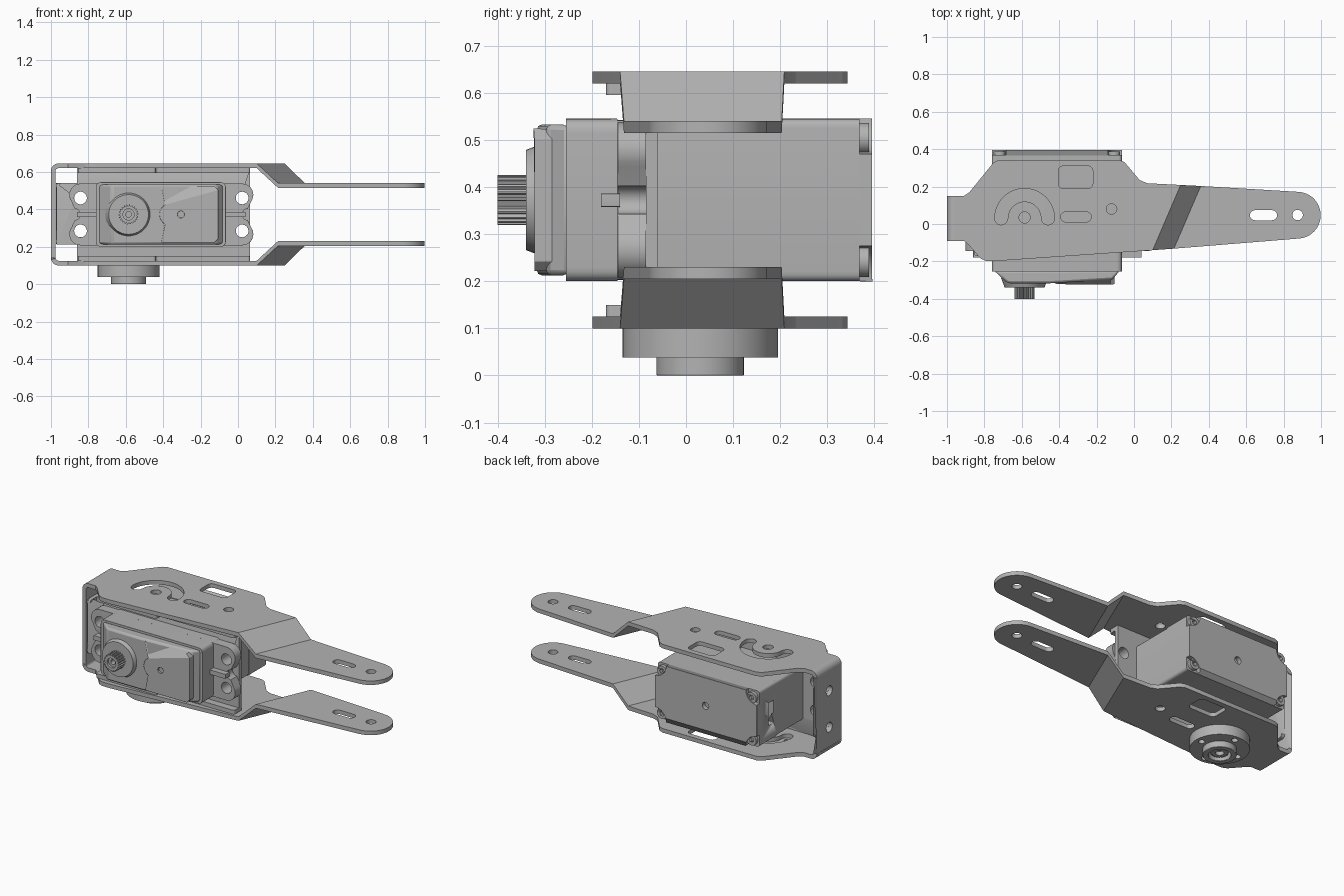
import bpy, bmesh
from math import cos, sin, radians, pi
from mathutils import Vector

cube = bpy.data.objects.get("Cube")
if cube:
    bpy.data.objects.remove(cube, do_unlink=True)

grey = bpy.data.materials.new("plain grey")
grey.use_nodes = True
grey.diffuse_color = (0.45, 0.45, 0.45, 1)
grey.node_tree.nodes["Principled BSDF"].inputs["Base Color"].default_value = (0.45, 0.45, 0.45, 1)

MID = 0.3725          # height of the mirror plane
parts = []


# ---- 2D loop helpers ----
def arc(cx, cy, r, a0=0, a1=360, n=24):
    return [(cx + r * cos(radians(a0 + (a1 - a0) * i / n)),
             cy + r * sin(radians(a0 + (a1 - a0) * i / n))) for i in range(n + 1)]


def circle(cx, cy, r, n=24):
    return arc(cx, cy, r, n=n)[:-1]


def slot(x0, x1, y, r):
    return arc(x1, y, r, -90, 90, 10) + arc(x0, y, r, 90, 270, 10)


def rounded(points, r, n=5):
    out = []
    for i, p in enumerate(points):
        p, a, b = Vector(p), Vector(points[i - 1]), Vector(points[(i + 1) % len(points)])
        s = p + (a - p).normalized() * min(r, (a - p).length * 0.45)
        e = p + (b - p).normalized() * min(r, (b - p).length * 0.45)
        for k in range(n + 1):
            t = k / n
            out.append(tuple(s * (1 - t) ** 2 + p * 2 * t * (1 - t) + e * t * t))
    return out


def rect(x0, x1, y0, y1, r=0.02):
    return rounded([(x0, y0), (x1, y0), (x1, y1), (x0, y1)], r)


def gear(cx, cy, r, teeth=22):
    return [(cx + rr * cos(2 * pi * (i + f) / teeth), cy + rr * sin(2 * pi * (i + f) / teeth))
            for i in range(teeth) for f, rr in ((0, r), (0.3, r), (0.5, r * 0.86), (0.8, r * 0.86))]


# ---- extrude loops (first is the outline, the rest are holes) along an axis ----
def solid(name, loops, lo, hi, axis, bevel=0.0, shape=None):
    curve = bpy.data.curves.new(name, "CURVE")
    curve.dimensions, curve.fill_mode, curve.extrude = "2D", "BOTH", (hi - lo) / 2
    for loop in loops:
        sp = curve.splines.new("POLY")
        sp.points.add(len(loop) - 1)
        for pt, p in zip(sp.points, loop):
            pt.co = (p[0], p[1], 0, 1)
        sp.use_cyclic_u = True
    temp = bpy.data.objects.new(name, curve)
    bpy.context.collection.objects.link(temp)
    mesh = bpy.data.meshes.new_from_object(temp.evaluated_get(bpy.context.evaluated_depsgraph_get()))
    bpy.data.objects.remove(temp, do_unlink=True)
    bm = bmesh.new()
    bm.from_mesh(mesh)
    bmesh.ops.remove_doubles(bm, verts=bm.verts, dist=0.0004)
    for v in bm.verts:
        u, w, d = v.co
        d += (lo + hi) / 2
        v.co = {"z": (u, w, d), "y": (u, d, w), "x": (d, u, w)}[axis]
    if shape:
        shape(bm)
    else:
        bmesh.ops.dissolve_limit(bm, angle_limit=0.01, verts=bm.verts, edges=bm.edges)
    bmesh.ops.recalc_face_normals(bm, faces=bm.faces)
    bm.to_mesh(mesh)
    bm.free()
    mesh.name = name
    mesh.materials.clear()
    mesh.materials.append(grey)
    ob = bpy.data.objects.new(name, mesh)
    bpy.context.collection.objects.link(ob)
    if bevel:
        mod = ob.modifiers.new("soft edges", "BEVEL")
        mod.width, mod.segments, mod.limit_method, mod.angle_limit = bevel, 2, "ANGLE", radians(40)
    parts.append(ob)
    return ob


# ---- outer bracket: two bent side plates joined by an end wall ----
def bend(sign):
    a, b = Vector((0.10, -0.14, 0)), Vector((0.25, 0.21, 0))
    normal = Vector((b.y - a.y, a.x - b.x, 0)).normalized()
    span = 0.11 * normal.x

    def shape(bm):
        for off in (0, span):
            bmesh.ops.bisect_plane(bm, geom=bm.verts[:] + bm.edges[:] + bm.faces[:],
                                   plane_co=a + normal * off, plane_no=normal, dist=1e-5)
        for v in bm.verts:
            t = min(max((v.co - a).dot(normal) / span, 0), 1)
            v.co.z -= sign * 0.105 * t
    return shape


HORN = (-0.585, 0.03)
outline = ([(-0.96, -0.09), (-0.91, -0.09), (-0.89, -0.105), (-0.82, -0.185), (-0.79, -0.198), (-0.74, -0.198),
            (0.10, -0.14), (0.21, -0.132)] + arc(0.873, 0.047, 0.125, -86, 86)
           + [(0.36, 0.203), (0.07, 0.218), (0.03, 0.235), (-0.05, 0.33), (-0.08, 0.343),
              (-0.72, 0.343), (-0.75, 0.33), (-0.88, 0.17), (-0.91, 0.15), (-0.96, 0.15)])
arc_slot = (arc(*HORN, 0.16, 0, 180) + arc(HORN[0] - 0.125, HORN[1], 0.035, 180, 360, 8)[1:-1]
            + arc(*HORN, 0.09, 180, 0) + arc(HORN[0] + 0.125, HORN[1], 0.035, 180, 360, 8)[1:-1])
holes = [arc_slot, circle(-0.585, 0.035, 0.03), rect(-0.405, -0.22, 0.19, 0.31, 0.03),
         slot(-0.365, -0.255, 0.038, 0.027), circle(-0.12, 0.08, 0.028),
         slot(0.647, 0.738, 0.047, 0.027), circle(0.875, 0.048, 0.028)]

for side, sign in (("upper", 1), ("lower", -1)):
    lo, hi = sorted((MID + sign * 0.2475, MID + sign * 0.2725))
    solid(side + "_bracket_plate", [outline] + holes, lo, hi, "z", shape=bend(sign))
    # rounded corner between plate and end wall
    corner = arc(-0.96, 0.2325, 0.04, 180, 90, 8) + arc(-0.96, 0.2325, 0.015, 90, 180, 8)
    solid(side + "_bracket_corner", [[(x, MID + sign * z) for x, z in corner]], -0.09, 0.15, "y")
    # inner bracket lip, stepped along its length
    lo, hi = sorted((MID + sign * 0.2225, MID + sign * 0.2475))
    lip = [(-0.855, -0.062), (-0.855, -0.17), (-0.44, -0.17), (-0.44, -0.13), (0.065, -0.13), (0.065, -0.062)]
    solid(side + "_inner_lip", [rounded(lip, 0.015)], lo, hi, "z")

solid("bracket_end_wall", [[(-0.09, 0.14), (0.15, 0.14), (0.15, 0.605), (-0.09, 0.605)],
                           circle(0.03, 0.26, 0.03), circle(0.03, 0.485, 0.03)], -1, -0.975, "x")

# ---- inner bracket mounting plate with a tongue bent along the end wall ----
ears = [(x, MID + s * 0.088) for x in (-0.842, 0.022) for s in (1, -1)]
ear_holes = [circle(x, z, 0.034) for x, z in ears]
plate = [(-0.97, 0.213), (-0.86, 0.213), (-0.86, 0.122), (0.065, 0.122),
         (0.065, 0.623), (-0.86, 0.623), (-0.86, 0.54), (-0.97, 0.54)]
solid("inner_mount_plate", [plate] + ear_holes, -0.085, -0.06, "y")
solid("inner_end_tab", [rect(-0.085, 0.12, 0.215, 0.54), circle(0.03, 0.26, 0.03), circle(0.03, 0.485, 0.03)],
      -0.974, -0.952, "x")

# ---- motor housing ----
X0, X1, Z0, Z1 = -0.76, -0.065, 0.2, 0.545
solid("motor_middle_case", [rect(X0 + 0.003, X1 - 0.003, Z0 + 0.003, Z1 - 0.003)], -0.15, 0.2, "y")
cover = solid("motor_back_cover", [rect(X0, X1, Z0, Z1)], 0.2, 0.368, "y")
cutter = solid("cable_slot_cutter", [rect(0.23, 0.28, 0.30, 0.44, 0.005)], X0 - 0.05, X0 + 0.04, "x")
cutter.hide_render = cutter.hide_viewport = True
parts.remove(cutter)
cut = cover.modifiers.new("cable slot", "BOOLEAN")
cut.object, cut.solver = cutter, "EXACT"

cap = []
for x, z, a in ((X0, Z0, 90), (X1, Z0, 180), (X1, Z1, 270), (X0, Z1, 360)):
    cap += arc(x, z, 0.075, a, a - 90, 10)
solid("motor_back_cap", [cap, circle(-0.41, MID, 0.022)], 0.368, 0.395, "y", 0.006)
for i, (x, z) in enumerate((x, z) for x in (X0 + 0.042, X1 - 0.042) for z in (Z0 + 0.042, Z1 - 0.042)):
    solid(f"cover_screw_{i + 1}", [circle(x, z, 0.033), circle(x, z, 0.016, 6)], 0.36, 0.388, "y")

# ---- mounting flange with scalloped ears and ribs ----
flange = []
for cx, a in ((0.022, 0), (-0.842, 180)):
    s = 1 if a == 0 else -1
    flange += arc(cx, MID - s * 0.105, 0.06, a - 90, a + 35, 10)
    flange += arc(cx + s * 0.03, MID, 0.03, a + 270, a + 90, 8)
    flange += arc(cx, MID + s * 0.105, 0.06, a - 35, a + 90, 10)
solid("mount_flange", [flange] + ear_holes, -0.145, -0.085, "y", 0.004)
for side, x0, x1 in (("right", -0.86, X0 + 0.01), ("left", X1 - 0.01, 0.04)):
    solid(side + "_flange_rib", [rect(x0, x1, 0.358, 0.386, 0.003)], -0.18, -0.14, "y")

# ---- gear case: angled lid, shaft collar and raised front panel ----
case = [(X0, -0.26), (-0.675, -0.317), (-0.45, -0.317), (-0.115, -0.297), (X1, -0.25)]
solid("gear_case_base", [rect(X0, X1, Z0, Z1, 0.03)], -0.255, -0.145, "y", 0.004)
solid("gear_case_lid", [[(X0 + 0.012, -0.25)] + case[1:4] + [(X1 - 0.012, -0.25)]], Z0 + 0.012, Z1 - 0.012, "z", 0.012)
panel = ([(-0.41, 0.222), (-0.125, 0.222), (-0.105, 0.242), (-0.105, 0.503), (-0.125, 0.523), (-0.41, 0.523)]
         + arc(-0.36, MID, 0.06, 120, 240, 12))
solid("gear_case_panel", [panel, circle(-0.305, MID, 0.018)], -0.322, -0.28, "y", 0.004)

SHAFT = (-0.585, MID)


def taper(bm):
    for v in bm.verts:
        if v.co.y < -0.33:
            v.co.x = SHAFT[0] + (v.co.x - SHAFT[0]) * 0.85
            v.co.z = SHAFT[1] + (v.co.z - SHAFT[1]) * 0.85


solid("shaft_collar", [circle(*SHAFT, 0.125, 40)], -0.34, -0.29, "y", shape=taper)
solid("output_spline", [gear(*SHAFT, 0.053), circle(*SHAFT, 0.03)], -0.4, -0.335, "y")
solid("output_screw_seat", [circle(*SHAFT, 0.031), circle(*SHAFT, 0.015)], -0.385, -0.335, "y")

# ---- horn under the lower plate ----
bolts = [circle(HORN[0] + 0.128 * cos(a * pi / 2), HORN[1] + 0.128 * sin(a * pi / 2), 0.018, 16) for a in range(4)]
solid("horn_disc", [circle(*HORN, 0.165, 48)] + bolts, 0.038, 0.1, "z")
solid("horn_boss", [circle(*HORN, 0.093, 40), circle(*HORN, 0.062)], 0, 0.04, "z", 0.003)
solid("horn_spline", [gear(*HORN, 0.05), circle(*HORN, 0.024)], 0.014, 0.04, "z")

# ---- smooth the round surfaces and keep the edges sharp ----
bpy.ops.object.select_all(action="DESELECT")
for ob in parts:
    ob.select_set(True)
bpy.context.view_layer.objects.active = parts[0]
bpy.ops.object.shade_smooth_by_angle(angle=radians(30))
